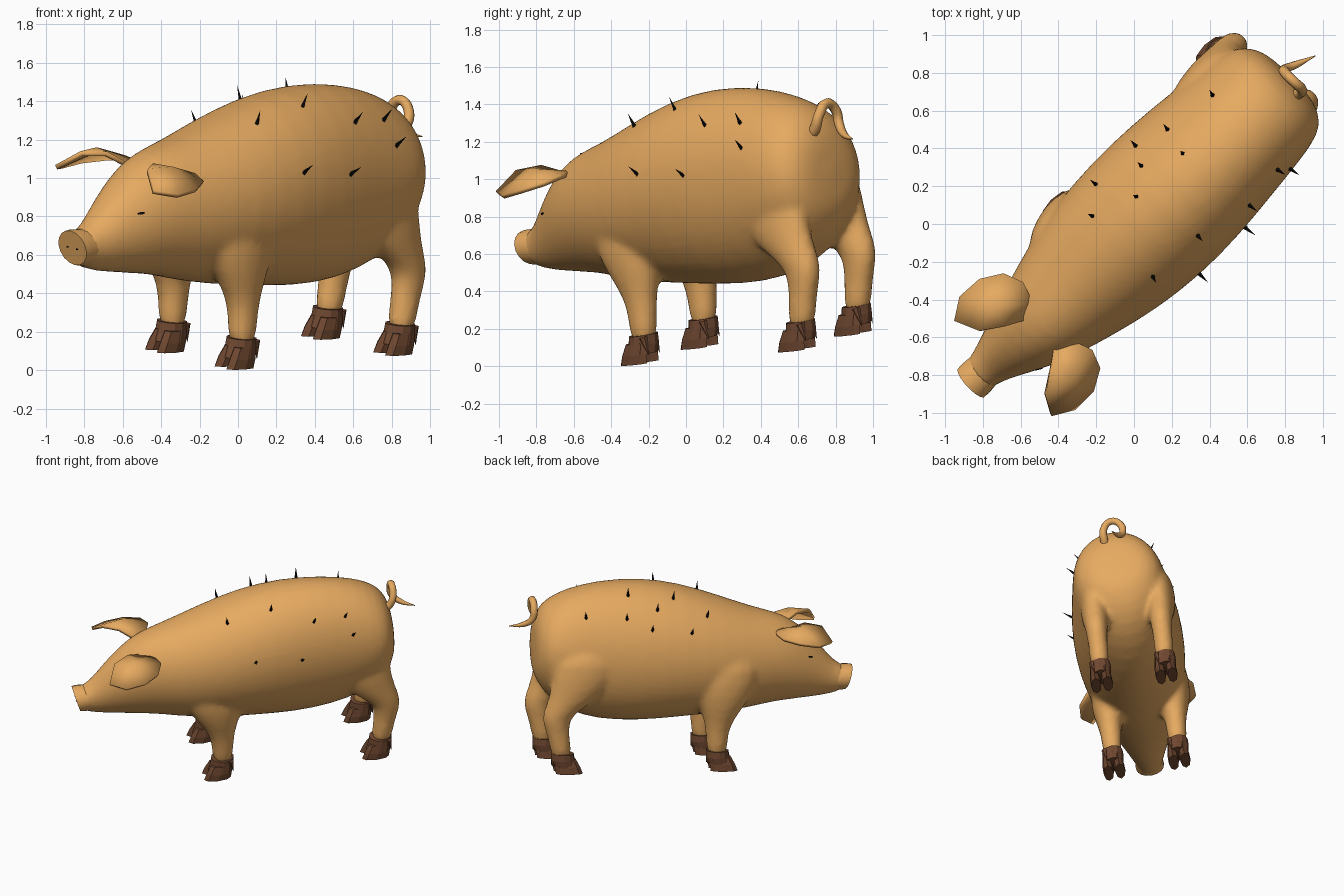
import bpy, bmesh, math
from mathutils import Vector, Matrix

cube = bpy.data.objects.get("Cube")
if cube:
    bpy.data.objects.remove(cube, do_unlink=True)


def material(name, rgb):
    m = bpy.data.materials.new(name)
    m.use_nodes = True
    m.diffuse_color = (*rgb, 1)
    bsdf = next(n for n in m.node_tree.nodes if n.type == "BSDF_PRINCIPLED")
    bsdf.inputs["Base Color"].default_value = (*rgb, 1)
    bsdf.inputs["Roughness"].default_value = 0.8
    return m


SKIN = material("tan_skin", (0.79, 0.40, 0.118))
HOOF = material("brown_hoof", (0.165, 0.066, 0.031))
BLACK = material("black_bristle", (0.003, 0.003, 0.003))

# Animal's own frame: x left, y back, z up; it stands diagonally and leans
back = Vector((0.706, 0.706, 0.06)).normalized()
left = Vector((0.70, -0.69, -0.18))
left = (left - left.dot(back) * back).normalized()
up = left.cross(back)
FRAME = Matrix((left, back, up)).transposed().to_4x4()
FRAME.translation = (0.196, 0.379, 0.107)
TO_LOCAL = FRAME.inverted()
parts = []


def finish(name, data, mat, smooth=True):
    ob = bpy.data.objects.new(name, data)
    bpy.context.collection.objects.link(ob)
    data.materials.append(mat)
    if smooth and isinstance(data, bpy.types.Mesh):
        data.shade_smooth()
    parts.append(ob)
    return ob


def from_bmesh(name, bm, mat, smooth=True):
    bmesh.ops.recalc_face_normals(bm, faces=bm.faces)
    mesh = bpy.data.meshes.new(name)
    bm.to_mesh(mesh)
    bm.free()
    return finish(name, mesh, mat, smooth)


def loft(bm, rings):
    """Bridge rings of points and close both ends."""
    loops = [[bm.verts.new(p) for p in ring] for ring in rings]
    n = len(loops[0])
    for a, b in zip(loops, loops[1:]):
        for i in range(n):
            j = (i + 1) % n
            bm.faces.new((a[i], a[j], b[j], b[i]))
    bm.faces.new(loops[0])
    bm.faces.new(loops[-1])


def oval(n, place):
    return [place(math.cos(math.tau * i / n), math.sin(math.tau * i / n)) for i in range(n)]


def flat_ring(x, y, z, rx, ry, n=16):
    return oval(n, lambda c, s: (x + rx * c, y + ry * s, z))


# Torso and head: y, top, bottom, half width
TORSO = [
    (-1.55, .73, .545, .095), (-1.49, .74, .525, .10), (-1.42, .81, .505, .12),
    (-1.30, .95, .49, .17), (-1.15, 1.08, .475, .235), (-1.0, 1.14, .46, .28),
    (-.85, 1.175, .425, .325), (-.6, 1.265, .385, .385), (-.3, 1.365, .36, .415),
    (0, 1.41, .335, .408), (.3, 1.395, .35, .375), (.53, 1.34, .425, .352),
    (.67, 1.27, .53, .325), (.745, 1.19, .64, .265), (.79, 1.07, .74, .16),
]
skin = bmesh.new()
loft(skin, [oval(24, lambda c, s: (w * c, y, (t + b) / 2 + (t - b) / 2 * s))
            for y, t, b, w in TORSO])

# Leg sections from hoof to hip: y offset, height, half width, half depth
FRONT_LEG = [(.02, .08, .075, .08), (.03, .28, .075, .08), (.02, .39, .092, .115),
             (0, .51, .122, .18), (-.02, .66, .135, .245), (-.04, .9, .10, .25)]
BACK_LEG = [(.02, .08, .074, .08), (.05, .26, .072, .08), (.085, .39, .08, .10),
            (.055, .47, .09, .125), (-.04, .57, .105, .185), (-.13, .73, .122, .255),
            (-.16, .96, .095, .255)]
LEAN = 0.1
FEET = [("front_left", .295, -.57, FRONT_LEG), ("front_right", -.195, -.595, FRONT_LEG),
        ("back_left", .285, .61, BACK_LEG), ("back_right", -.20, .56, BACK_LEG)]
for _, fx, fy, sections in FEET:
    loft(skin, [flat_ring(fx - LEAN * z, fy + dy, z, rx, ry) for dy, z, rx, ry in sections])

# One continuous skin, blended where legs meet the torso
body = from_bmesh("body", skin, SKIN)
body.modifiers.new("Round", "SUBSURF").levels = 1
body.modifiers["Round"].render_levels = 1
remesh = body.modifiers.new("Blend", "REMESH")
remesh.mode = "VOXEL"
remesh.voxel_size = 0.022
remesh.use_smooth_shade = True
relax = body.modifiers.new("Relax", "SMOOTH")
relax.factor = 0.5
relax.iterations = 5


def cone_between(bm, base, tip, radius, sides=4):
    base, tip = Vector(base), Vector(tip)
    turn = (tip - base).to_track_quat("Z", "Y").to_matrix()
    ring = [base + turn @ Vector(p) for p in flat_ring(0, 0, 0, radius, radius, sides)]
    verts = [bm.verts.new(p) for p in ring]
    top = bm.verts.new(tip)
    bm.faces.new(verts)
    for i in range(sides):
        bm.faces.new((verts[i], verts[(i + 1) % sides], top))


# Cloven hooves: collar, two toes and two dewclaws
for name, fx, fy, _ in FEET:
    bm = bmesh.new()
    loft(bm, [flat_ring(fx, fy, .05, .08, .092, 12),
              flat_ring(fx - .01, fy + .015, .10, .08, .088, 12),
              flat_ring(fx - .014, fy + .02, .15, .077, .083, 12)])
    for side in (-1, 1):
        x = fx + side * .042
        loft(bm, [flat_ring(x + side * .002, fy - .03, 0, .038, .10, 8),
                  flat_ring(x, fy - .015, .05, .039, .094, 8),
                  flat_ring(x - side * .008, fy + .005, .11, .035, .08, 8)])
        cone_between(bm, (x, fy + .07, .14), (x, fy + .092, .04), .024, 6)
    from_bmesh(name + "_hoof", bm, HOOF, False)

# Snout pad with a crisp rim, facing slightly down
bm = bmesh.new()
loft(bm, [oval(16, lambda c, s: (rx * c, y - .025 * s, .635 + rz * s))
          for y, rx, rz in ((-1.47, .10, .095), (-1.54, .106, .097), (-1.575, .104, .092))])
snout = from_bmesh("snout", bm, SKIN, False)
for poly in snout.data.polygons:
    poly.use_smooth = len(poly.vertices) == 4
snout.data.set_sharp_from_angle(angle=math.radians(40))

for side, word in ((1, "left"), (-1, "right")):
    # Pinprick nostrils
    bm = bmesh.new()
    loft(bm, [oval(8, lambda c, s: (side * .035 + .005 * c, y, .635 + .005 * s))
              for y in (-1.579, -1.573)])
    from_bmesh(word + "_nostril", bm, BLACK, False)

    # Drooping ear: a cupped outline fanned around a raised centre
    outline = [(.10, -1.10, 1.02), (.17, -1.21, 1.08), (.245, -1.32, 1.075),
               (.36, -1.38, .985), (.43, -1.27, .97), (.425, -1.13, .99),
               (.36, -1.02, 1.01), (.26, -.98, 1.03), (.14, -1.02, 1.03)]
    bm = bmesh.new()
    rim = [bm.verts.new((side * x, y, z)) for x, y, z in outline]
    mid = bm.verts.new((side * .28, -1.17, 1.08))
    for i, v in enumerate(rim):
        bm.faces.new((v, rim[(i + 1) % len(rim)], mid))
    ear = from_bmesh(word + "_ear", bm, SKIN)
    thick = ear.modifiers.new("Thickness", "SOLIDIFY")
    thick.thickness = 0.025
    thick.offset = 0

# Curled tail
TAIL = [(.79, .64, 1.20, 1.2), (.87, .69, 1.27, 1.1), (.89, .71, 1.34, 1), (.85, .75, 1.405, 1),
        (.80, .80, 1.37, 1), (.80, .82, 1.29, .95), (.86, .845, 1.24, .75), (.96, .89, 1.215, .1)]
curve = bpy.data.curves.new("tail", "CURVE")
curve.dimensions = "3D"
curve.bevel_depth = 0.027
curve.bevel_resolution = 2
curve.resolution_u = 6
curve.use_fill_caps = True
spline = curve.splines.new("BEZIER")
spline.bezier_points.add(len(TAIL) - 1)
for bp, (x, y, z, r) in zip(spline.bezier_points, TAIL):
    bp.co = TO_LOCAL @ Vector((x, y, z))
    bp.radius = r
    bp.handle_left_type = bp.handle_right_type = "AUTO"
finish("tail", curve, SKIN)

# Eyes and bristles are set on the finished skin surface
bpy.context.view_layer.update()
surface = body.evaluated_get(bpy.context.evaluated_depsgraph_get())
BRISTLES = [(-.26, .25, 1.25), (-.24, .05, 1.31), (-.05, .47, 1.3), (0, .34, 1.42),
            (0, .15, 1.43), (.38, .73, 1.4), (.33, -.05, 1.36), (.08, -.22, 1.22),
            (.61, .1, 1.29), (.77, .28, 1.31), (.83, .29, 1.17), (.15, .53, 1.36),
            (.25, .38, 1.47), (.59, -.02, 1.02), (.36, -.28, 1.03)]
bm = bmesh.new()
for point in BRISTLES:
    hit, spot, normal, _ = surface.closest_point_on_mesh(TO_LOCAL @ Vector(point))
    if hit:
        aim = (normal + Vector((0, .1, .6))).normalized()
        cone_between(bm, spot - aim * .01, spot + aim * .08, .013)
from_bmesh("bristles", bm, BLACK, False)

for side, word in ((1, "left"), (-1, "right")):
    hit, spot, normal, _ = surface.ray_cast(Vector((side, -1.26, .83)), Vector((-side, 0, 0)))
    if hit:
        turn = normal.to_track_quat("Z", "Y").to_matrix()
        along = (turn.transposed() @ Vector((0, 1, 0))).to_2d().normalized()
        bm = bmesh.new()
        loft(bm, [oval(8, lambda c, s: spot + turn @ Vector((
            along.x * .02 * c - along.y * .007 * s,
            along.y * .02 * c + along.x * .007 * s, h))) for h in (-.004, .004)])
        from_bmesh(word + "_eye", bm, BLACK, False)

# Stand the animal in its pose
for ob in parts:
    ob.matrix_world = FRAME
